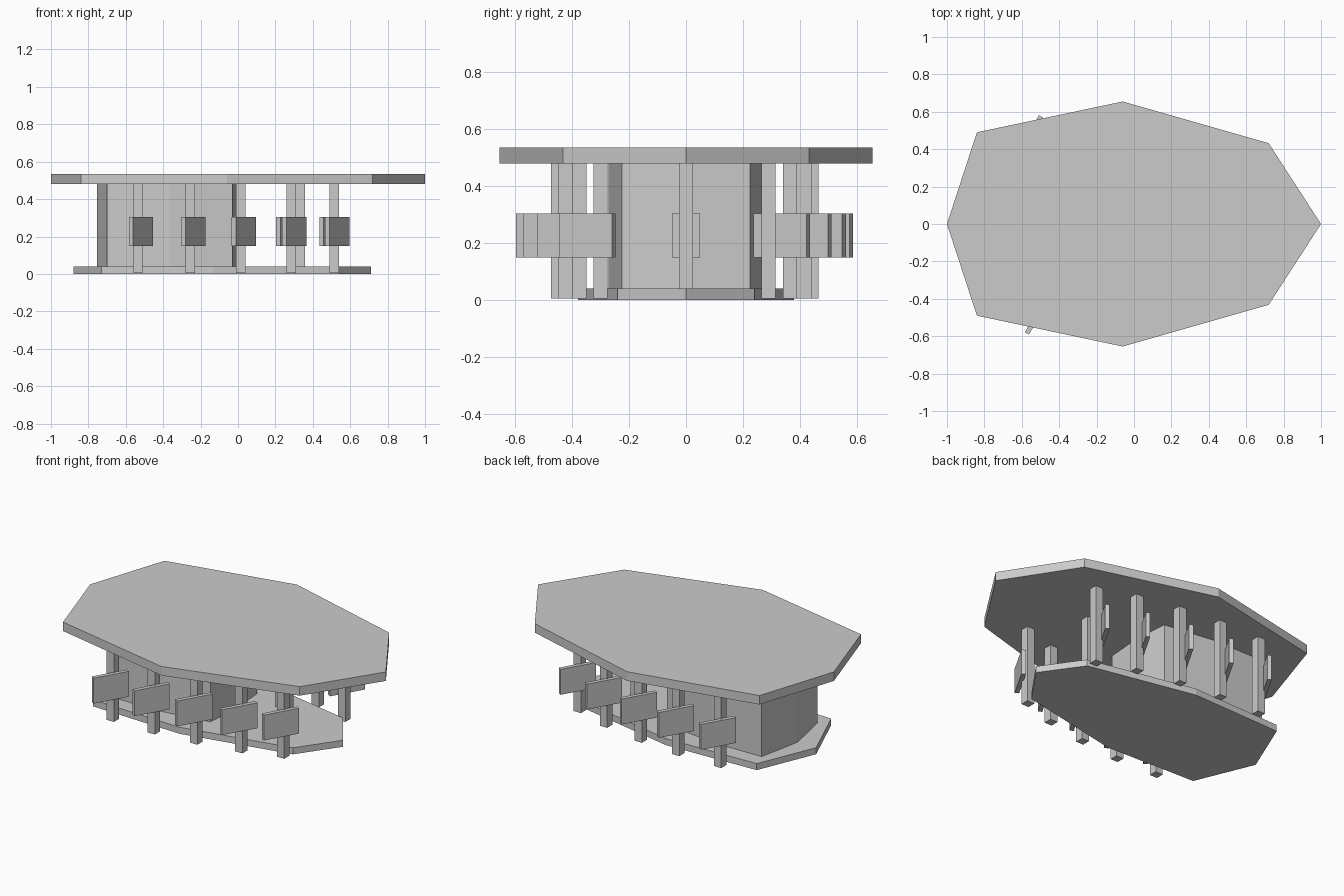
import bpy, bmesh
from math import radians, sin, cos
from mathutils import Matrix

if "Cube" in bpy.data.objects:
    bpy.data.objects.remove(bpy.data.objects["Cube"])


def prism(name, half, z0, z1):
    """Extrude an outline mirrored over the x axis; half runs left to right."""
    pts = half + [(x, -y) for x, y in reversed(half) if y > 0]
    bm = bmesh.new()
    face = bm.faces.new([bm.verts.new((x, y, z0)) for x, y in pts])
    top = bmesh.ops.extrude_face_region(bm, geom=[face])["geom"]
    bmesh.ops.translate(bm, vec=(0, 0, z1 - z0),
                        verts=[v for v in top if isinstance(v, bmesh.types.BMVert)])
    bmesh.ops.recalc_face_normals(bm, faces=bm.faces)
    return finish(name, bm)


def box(name, loc, size, angle=0):
    bm = bmesh.new()
    mat = (Matrix.Translation(loc) @ Matrix.Rotation(radians(angle), 4, 'Z')
           @ Matrix.Diagonal((*size, 1)))
    bmesh.ops.create_cube(bm, size=1, matrix=mat)
    return finish(name, bm)


def finish(name, bm):
    me = bpy.data.meshes.new(name)
    bm.to_mesh(me)
    bm.free()
    ob = bpy.data.objects.new(name, me)
    bpy.context.collection.objects.link(ob)
    return ob


# Roof, floor and central room
prism("roof", [(-1, 0), (-.84, .49), (-.06, .655), (.72, .432), (1, 0)], .48, .535)
prism("floor", [(-.88, 0), (-.73, .36), (-.13, .38), (.54, .24), (.71, 0)], 0, .04)
prism("room", [(-.755, 0), (-.70, .27), (-.36, .272), (-.03, .225), (-.012, 0)], .03, .485)

# Posts down both sides, each with a slanted board on its outer side
posts = [(-.535, .44), (-.255, .445), (.015, .42), (.285, .37), (.515, .295)]
for i, (x, y) in enumerate(posts):
    for side, s in (("front", -1), ("back", 1)):
        py = s * y - .005
        box(f"{side}_post_{i}", (x, py, .245), (.05, .05, .48))
        box(f"{side}_board_{i}", (x - s * .016, py + s * .047, .227),
            (.215, .025, .155), 60)

# Single post and board at the open end
box("end_post", (.333, 0, .245), (.05, .05, .48))
box("end_board", (.297, 0, .227), (.025, .1, .155))
